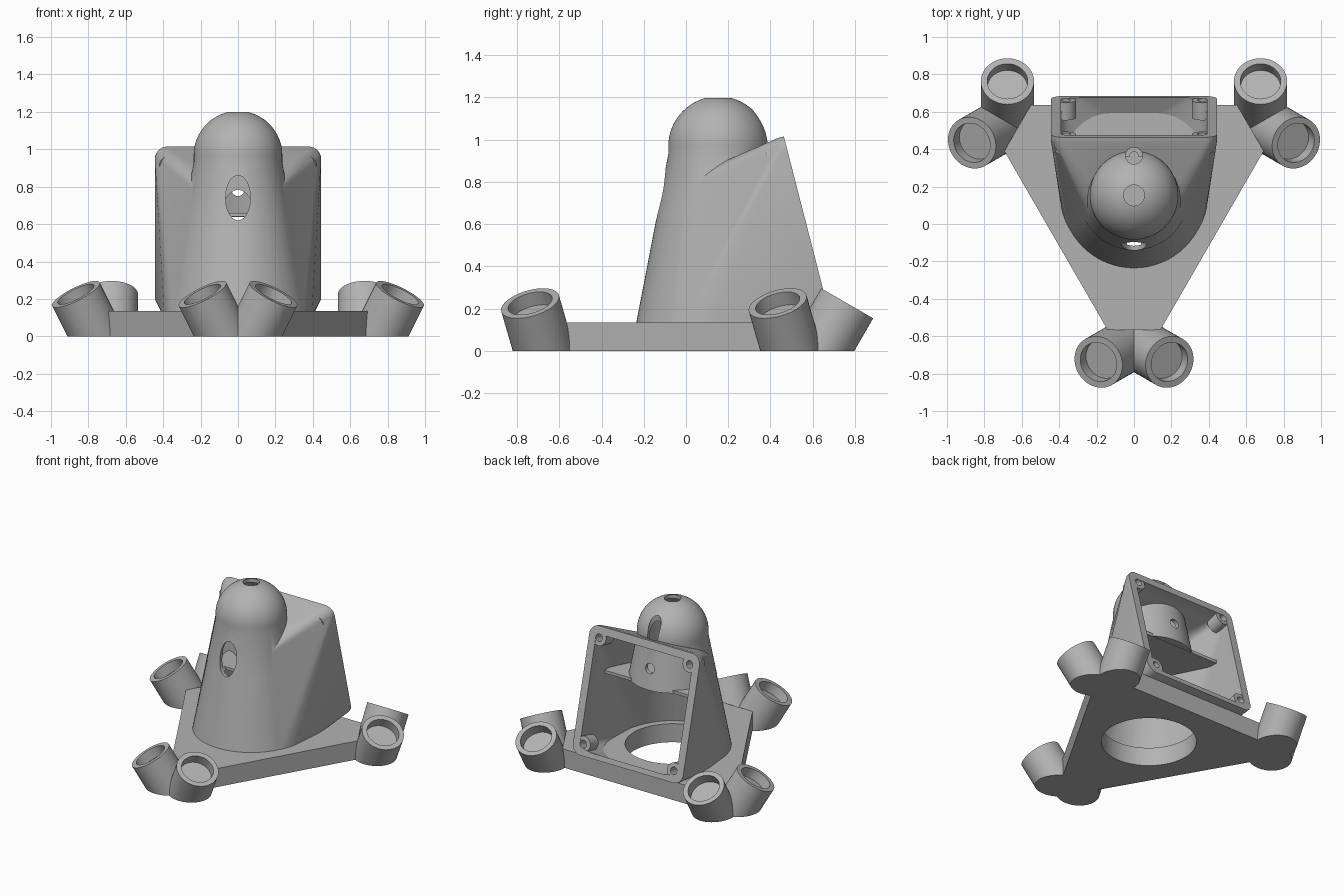
import bpy, bmesh, math
from mathutils import Vector, Matrix

if "Cube" in bpy.data.objects:
    bpy.data.objects.remove(bpy.data.objects["Cube"])

grey = bpy.data.materials.new("matte grey")
grey.use_nodes = True
grey.diffuse_color = (0.45, 0.45, 0.45, 1)
grey.node_tree.nodes["Principled BSDF"].inputs["Base Color"].default_value = grey.diffuse_color

AXIS = Vector((0, 0.153, 0))            # shared vertical axis of base and dome
PLATE = 0.135                           # base thickness
TILT = math.radians(14.4)               # lean of the rear frame
FRAME = Matrix.Translation((0, 0.574, 0.584)) @ Matrix.Rotation(TILT, 4, 'X')
WALL = 0.025


def make(name, bm):
    bmesh.ops.recalc_face_normals(bm, faces=bm.faces)
    mesh = bpy.data.meshes.new(name)
    bm.to_mesh(mesh)
    bm.free()
    ob = bpy.data.objects.new(name, mesh)
    bpy.context.collection.objects.link(ob)
    mesh.materials.append(grey)
    return ob


def cylinder(name, r, start, end, segs=32, stretch=1.0):
    """Cylinder between two points, optionally stretched along z."""
    start, end = Vector(start), Vector(end)
    bm = bmesh.new()
    turn = (end - start).to_track_quat('Z', 'Y').to_matrix().to_4x4()
    bmesh.ops.create_cone(bm, cap_ends=True, segments=segs, radius1=r, radius2=r,
                          depth=(end - start).length,
                          matrix=Matrix.Translation((start + end) / 2) @ turn)
    if stretch != 1.0:
        for v in bm.verts:
            v.co.z = start.z + (v.co.z - start.z) * stretch
    return make(name, bm)


def prism(name, outline, z0, z1):
    bm = bmesh.new()
    face = bm.faces.new([bm.verts.new((x, y, z0)) for x, y in outline])
    ext = bmesh.ops.extrude_face_region(bm, geom=[face])
    for v in ext["geom"]:
        if isinstance(v, bmesh.types.BMVert):
            v.co.z = z1
    return make(name, bm)


def lathe(name, profile):
    bm = bmesh.new()
    verts = [bm.verts.new((r, AXIS.y, z)) for r, z in profile]
    edges = [bm.edges.new(p) for p in zip(verts, verts[1:])]
    bmesh.ops.spin(bm, geom=verts + edges, cent=AXIS, axis=(0, 0, 1),
                   angle=2 * math.pi, steps=64)
    bmesh.ops.remove_doubles(bm, verts=bm.verts, dist=0.0005)
    return make(name, bm)


def combine(ob, other, operation):
    mod = ob.modifiers.new("join", 'BOOLEAN')
    mod.operation, mod.object, mod.solver = operation, other, 'EXACT'
    bpy.context.view_layer.objects.active = ob
    bpy.ops.object.modifier_apply(modifier=mod.name)
    bpy.data.objects.remove(other)


def cone_r(z):
    return 0.388 - (z - PLATE) * 0.1925


def housing_hull(name, half, corner, depths, inset, z0, z1):
    """Convex skin from the tilted rounded-square frame to the round cone."""
    bm = bmesh.new()
    for d in depths:
        for i in range(32):
            a = 2 * math.pi * (i + 0.5) / 32
            c, s = math.cos(a), math.sin(a)
            u = math.copysign(half - corner, c) + corner * c
            v = math.copysign(half - corner, s) + corner * s
            bm.verts.new(FRAME @ Vector((u, d, v)))
    for z in (z0, z1):
        for i in range(64):
            a = 2 * math.pi * i / 64
            r = cone_r(z) - inset
            bm.verts.new(AXIS + Vector((r * math.cos(a), r * math.sin(a), z)))
    bmesh.ops.convex_hull(bm, input=bm.verts)
    bmesh.ops.delete(bm, geom=[v for v in bm.verts if not v.link_faces], context='VERTS')
    bmesh.ops.dissolve_limit(bm, angle_limit=0.002, verts=bm.verts, edges=bm.edges)
    bmesh.ops.triangulate(bm, faces=bm.faces)
    return make(name, bm)


def dome(name, inset, z0):
    """Cone topped by a rounded cap."""
    r = 0.235 - inset
    pts = [(0, z0), (cone_r(z0) - inset, z0), (r, 0.93)]
    for i in range(17):
        a = math.pi / 2 * i / 16
        pts.append((r * math.cos(a), 0.968 + r * math.sin(a)))
    pts[-1] = (0, pts[-1][1])
    return lathe(name, pts)


# Base plate: triangle with cut corners and a round opening
outline = []
for k in range(3):
    out = math.radians(-90 + 120 * k)
    for side in (-0.552, 0.552):
        outline.append((0.482 * math.cos(out + math.pi) - side * math.sin(out + math.pi),
                        AXIS.y + 0.482 * math.sin(out + math.pi) + side * math.cos(out + math.pi)))
base = prism("base_plate", outline, 0, PLATE)
combine(base, cylinder("base_cut", 0.315, (0, AXIS.y, -0.1), (0, AXIS.y, 0.3), 64), 'DIFFERENCE')

# Tilted leg sockets: a mirrored pair on each of three corners
sockets = []
for k in range(3):
    for side in (1, -1):
        lean = Vector((side * 0.433, -0.25, 0.866))
        top = Vector((side * 0.19, -0.738, 0.225))
        bm = bmesh.new()
        bmesh.ops.create_cone(bm, cap_ends=True, segments=48, radius1=0.142, radius2=0.142,
                              depth=0.45, matrix=Matrix.Translation((0, 0, -0.225)))
        cap = max(bm.faces, key=lambda f: f.calc_center_median().z)
        bmesh.ops.inset_region(bm, faces=[cap], thickness=0.034)
        ext = bmesh.ops.extrude_discrete_faces(bm, faces=[cap])
        for v in ext["faces"][0].verts:
            v.co.z -= 0.07
        turn = lean.to_track_quat('Z', 'Y').to_matrix().to_4x4()
        spin = Matrix.Translation(AXIS) @ Matrix.Rotation(math.radians(120 * k), 4, 'Z') \
            @ Matrix.Translation(-AXIS)
        bm.transform(spin @ Matrix.Translation(top) @ turn)
        cut = bmesh.ops.bisect_plane(bm, geom=bm.verts[:] + bm.edges[:] + bm.faces[:],
                                     plane_co=(0, 0, 0), plane_no=(0, 0, 1), clear_inner=True)
        rim = [e for e in cut["geom_cut"] if isinstance(e, bmesh.types.BMEdge)]
        bmesh.ops.contextual_create(bm, geom=rim)
        sockets.append(make("leg_socket", bm))

# Hollow housing
body = housing_hull("housing", 0.445, 0.07, (0, -0.03), 0, 0.1, 0.77)
combine(body, housing_hull("cavity", 0.39, 0.04, (0.05, -0.03), WALL, 0.09, 0.745), 'DIFFERENCE')

# Domed tower and the shelf beneath it
tower = dome("tower", -0.002, 0.64)
combine(body, tower, 'UNION')
shelf = prism("shelf", [(-0.5, 0.1), (0.5, 0.1), (0.5, 0.39), (-0.5, 0.39)], 0.638, 0.66)
combine(shelf, housing_hull("shelf_trim", 0.435, 0.07, (0, -0.03), 0.012, 0.1, 0.76), 'INTERSECT')
combine(body, shelf, 'UNION')

# Corner screw bosses on the rear frame
corners = [(x, z) for x in (-0.365, 0.365) for z in (-0.365, 0.365)]
for x, z in corners:
    combine(body, cylinder("boss", 0.055, FRAME @ Vector((x, -0.1, z)),
                           FRAME @ Vector((x, -0.003, z))), 'UNION')
for x, z in corners:
    combine(body, cylinder("screw_cut", 0.026, FRAME @ Vector((x, -0.08, z)),
                           FRAME @ Vector((x, 0.05, z))), 'DIFFERENCE')

# Tower interior, front window, sight hole, top hole and rear screw hole
cuts = [
    dome("tower_cavity", WALL, 0.66),
    cylinder("window_cut", 0.066, (0, -0.4, 0.74), (0, -0.085, 0.74), 40, 1.82),
    cylinder("sight_cut", 0.035, (0, 0.2, 0.785), (0, 0.6, 0.785)),
    cylinder("top_cut", 0.056, (0, AXIS.y, 1.1), (0, AXIS.y, 1.3)),
    cylinder("rear_cut", 0.045, (0, 0.365, 0.95), (0, 0.365, 1.3)),
    cylinder("rear_pilot", 0.022, (0, 0.365, 0.7), (0, 0.365, 1.1)),
]
for c in cuts:
    combine(body, c, 'DIFFERENCE')

# Smooth the curved walls, keep the edges crisp
bpy.ops.object.select_all(action='DESELECT')
for ob in [base, body] + sockets:
    ob.select_set(True)
bpy.context.view_layer.objects.active = body
bpy.ops.object.shade_smooth_by_angle(angle=math.radians(25))
